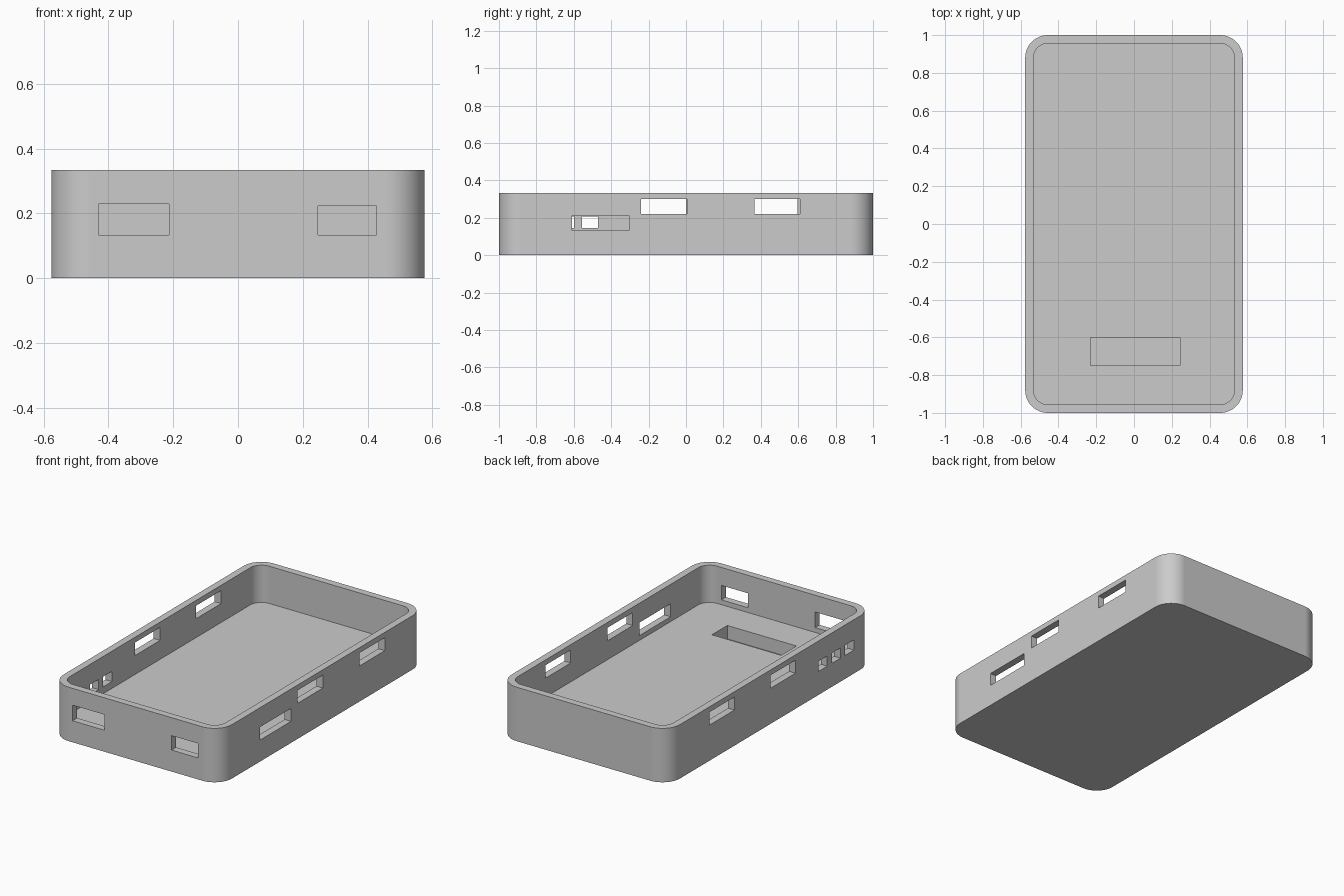
import bpy, bmesh
from math import sin, cos, pi

if "Cube" in bpy.data.objects:
    bpy.data.objects.remove(bpy.data.objects["Cube"])

HALF_X, HALF_Y, HEIGHT = 0.576, 1.0, 0.333
WALL, FLOOR, RADIUS = 0.044, 0.103, 0.12

grey = bpy.data.materials.new("plain grey")
grey.use_nodes = True
colour = (0.6, 0.6, 0.6, 1)
grey.diffuse_color = colour
grey.node_tree.nodes["Principled BSDF"].inputs["Base Color"].default_value = colour


def rounded_block(name, hx, hy, radius, z0, z1, segments=16):
    """Upright block with rounded vertical corners."""
    bm = bmesh.new()
    ring = []
    for quarter, (sx, sy) in enumerate([(1, 1), (-1, 1), (-1, -1), (1, -1)]):
        for i in range(segments + 1):
            a = (quarter + i / segments) * pi / 2
            ring.append(bm.verts.new((sx * (hx - radius) + radius * cos(a),
                                      sy * (hy - radius) + radius * sin(a), z0)))
    base = bm.faces.new(ring)
    top = bmesh.ops.extrude_face_region(bm, geom=[base])["geom"]
    bmesh.ops.translate(bm, vec=(0, 0, z1 - z0),
                        verts=[v for v in top if isinstance(v, bmesh.types.BMVert)])
    bmesh.ops.recalc_face_normals(bm, faces=bm.faces)
    return finish(bm, name)


def box(name, xs, ys, zs):
    bm = bmesh.new()
    bmesh.ops.create_cube(bm, size=1)
    for v in bm.verts:
        v.co = [lim[int(c > 0)] for c, lim in zip(v.co, (xs, ys, zs))]
    return finish(bm, name)


def finish(bm, name):
    mesh = bpy.data.meshes.new(name)
    bm.to_mesh(mesh)
    bm.free()
    mesh.materials.append(grey)
    obj = bpy.data.objects.new(name, mesh)
    bpy.context.collection.objects.link(obj)
    return obj


# Outer body and the cavity that hollows it
tray = rounded_block("case_tray", HALF_X, HALF_Y, RADIUS, 0, HEIGHT)
cutters = [rounded_block("cavity_cutter", HALF_X - WALL, HALF_Y - WALL,
                         RADIUS - WALL, FLOOR, HEIGHT + 0.1)]

# Recess in the floor
cutters.append(box("recess_cutter", (-0.23, 0.243), (-0.75, -0.6), (0.02, FLOOR + 0.05)))

# Ports in the front wall
front = (-HALF_Y - 0.05, -HALF_Y + WALL + 0.03)
for xs, top in [((-0.43, -0.213), 0.229), ((0.247, 0.427), 0.222)]:
    cutters.append(box("front_port_cutter", xs, front, (0.133, top)))

# Slots in the +x wall
left = (HALF_X - WALL - 0.03, HALF_X + 0.05)
for ys, zs in [((-0.61, -0.305), (0.133, 0.213)),
               ((-0.24, 0.005), (0.22, 0.3)),
               ((0.365, 0.61), (0.22, 0.3))]:
    cutters.append(box("left_slot_cutter", left, ys, zs))

# Slots and three small button holes in the -x wall
right = (-HALF_X - 0.05, -HALF_X + WALL + 0.03)
for y in (-0.245, 0.35):
    cutters.append(box("right_slot_cutter", right, (y, y + 0.245), (0.22, 0.3)))
for i in range(3):
    y = -0.555 - 0.13 * i
    cutters.append(box("button_hole_cutter", right, (y, y + 0.085), (0.145, 0.208)))

# Carve, then remove the cutters
bpy.context.view_layer.objects.active = tray
for cutter in cutters:
    cut = tray.modifiers.new("cut", "BOOLEAN")
    cut.operation, cut.solver, cut.object = "DIFFERENCE", "EXACT", cutter
    bpy.ops.object.modifier_apply(modifier=cut.name)
    bpy.data.objects.remove(cutter)

# Smooth corners with crisp edges
bpy.ops.object.select_all(action="DESELECT")
tray.select_set(True)
bpy.ops.object.shade_smooth_by_angle(angle=pi / 6)
weighted = tray.modifiers.new("flat_walls", "WEIGHTED_NORMAL")
weighted.keep_sharp = True
